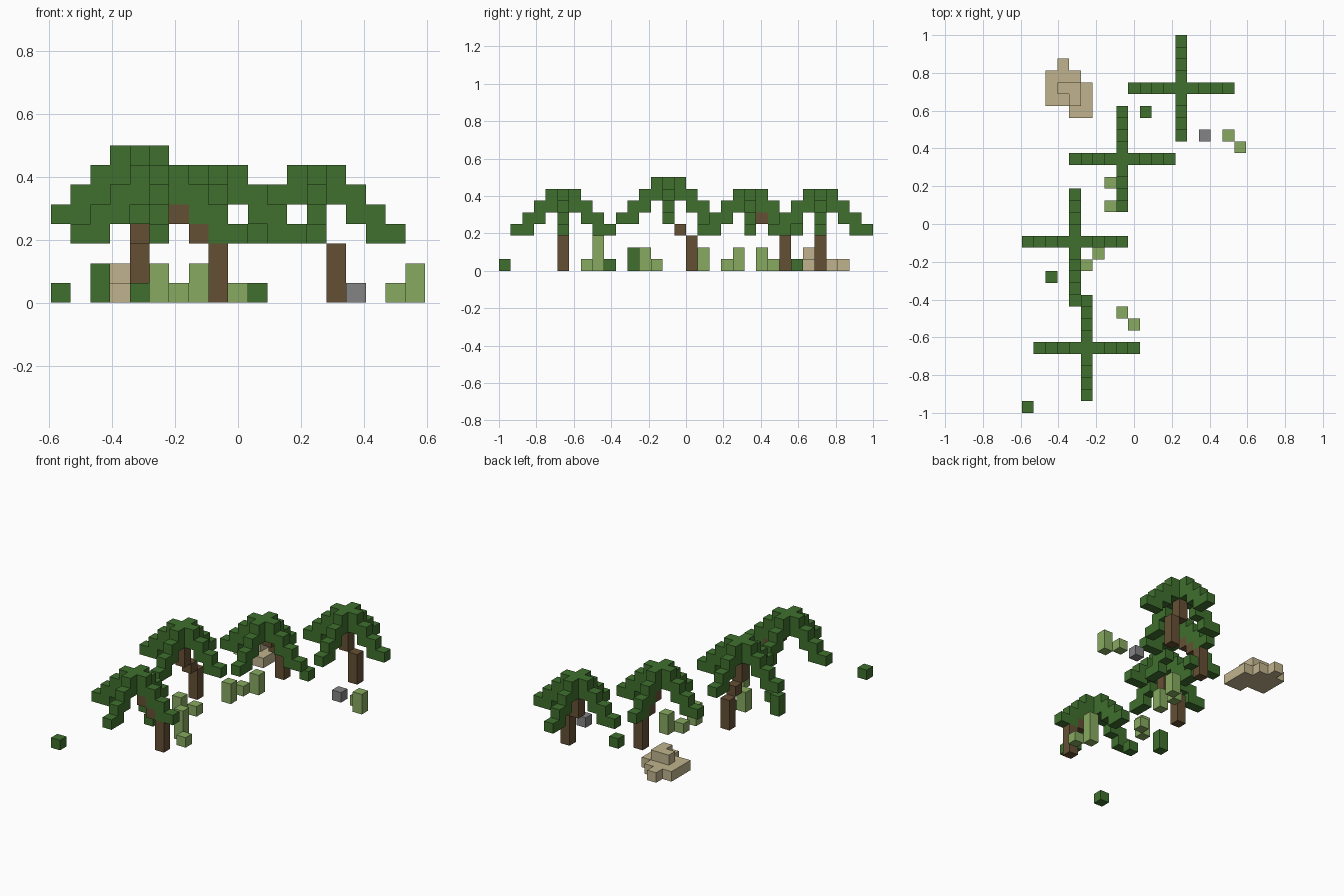
import bpy, bmesh
from mathutils import Vector

VOXEL = 1 / 16
ORIGIN = Vector((-9.5, -16, 0))   # grid corner, in voxels

cube = bpy.data.objects.get("Cube")
if cube:
    bpy.data.objects.remove(cube)


def material(name, rgb):
    mat = bpy.data.materials.new(name)
    mat.use_nodes = True
    mat.diffuse_color = (*rgb, 1)
    bsdf = next(n for n in mat.node_tree.nodes if n.type == "BSDF_PRINCIPLED")
    bsdf.inputs["Base Color"].default_value = (*rgb, 1)
    return mat


LEAF = material("leaf green", (0.05, 0.162, 0.027))
GRASS = material("grass green", (0.242, 0.402, 0.119))
BARK = material("bark brown", (0.13, 0.08, 0.034))
SAND = material("sandstone", (0.527, 0.456, 0.27))
STONE = material("stone grey", (0.231, 0.231, 0.235))


def voxel_object(name, cells, mat):
    """Build the outer skin of a set of grid cells."""
    cells = set(cells)
    bm = bmesh.new()
    corners = {}

    def corner(p):
        key = tuple(p)
        if key not in corners:
            corners[key] = bm.verts.new((Vector(key) + ORIGIN) * VOXEL)
        return corners[key]

    for cell in sorted(cells):
        for axis in range(3):
            u, v = (axis + 1) % 3, (axis + 2) % 3
            for side in (0, 1):
                neighbour = list(cell)
                neighbour[axis] += 1 if side else -1
                if tuple(neighbour) in cells:
                    continue
                loop = []
                for du, dv in ((0, 0), (1, 0), (1, 1), (0, 1)):
                    p = list(cell)
                    p[axis] += side
                    p[u] += du
                    p[v] += dv
                    loop.append(corner(p))
                bm.faces.new(loop if side else loop[::-1])
    mesh = bpy.data.meshes.new(name)
    bm.to_mesh(mesh)
    bm.free()
    mesh.materials.append(mat)
    obj = bpy.data.objects.new(name, mesh)
    bpy.context.collection.objects.link(obj)
    return obj


def column(x, y, height, base=0):
    return [(x, y, z) for z in range(base, base + height)]


def palm(name, x, y, top, lean, steps):
    """Four drooping fronds over a trunk that leans towards the crown."""
    fronds = [(x, y, top)]
    for dx, dy in ((1, 0), (-1, 0), (0, 1), (0, -1)):
        for r in range(1, 5):
            fronds.append((x + dx * r, y + dy * r, top - r + 1))
            if r < 4:
                fronds.append((x + dx * r, y + dy * r, top - r))
    # the frond tips hang one step below their neighbours
    voxel_object(name + "_fronds", fronds, LEAF)

    trunk = []
    for z in range(top):
        r = min(steps, max(0, steps + 2 - z))
        trunk.append((x + lean[0] * r, y + lean[1] * r, z))
    voxel_object(name + "_trunk", trunk, BARK)


# Palm trees
palm("front_palm", 5, 5, 6, (1, 0), 3)
palm("middle_palm", 4, 14, 7, (0, 1), 2)
palm("inner_palm", 8, 21, 6, (0, 1), 3)
palm("back_palm", 13, 27, 6, (1, 0), 1)

# Grass tufts: x, y, height
tufts = [(8, 8, 3), (9, 7, 1), (5, 12, 2), (6, 13, 1), (7, 17, 2),
         (7, 19, 1), (8, 20, 2), (17, 23, 1), (18, 22, 2)]
for n, tuft in enumerate(tufts, 1):
    voxel_object(f"grass_tuft_{n}", column(*tuft), GRASS)

# Small bushes
for n, bush in enumerate([(0, 0, 1), (4, 9, 1), (2, 11, 2), (10, 25, 1)], 1):
    voxel_object(f"bush_{n}", column(*bush), LEAF)

# Pebble
voxel_object("pebble", column(15, 23, 1), STONE)

# Sandstone rock: rows of the lower layer, then the raised step
rows = {25: (4, 5), 26: (2, 5), 27: (2, 5), 28: (2, 4), 29: (3, 3)}
rock = [(x, y, 0) for y, (a, b) in rows.items() for x in range(a, b + 1)]
rock += [(3, 27, 1), (4, 27, 1), (4, 26, 1)]
voxel_object("sandstone_rock", rock, SAND)
